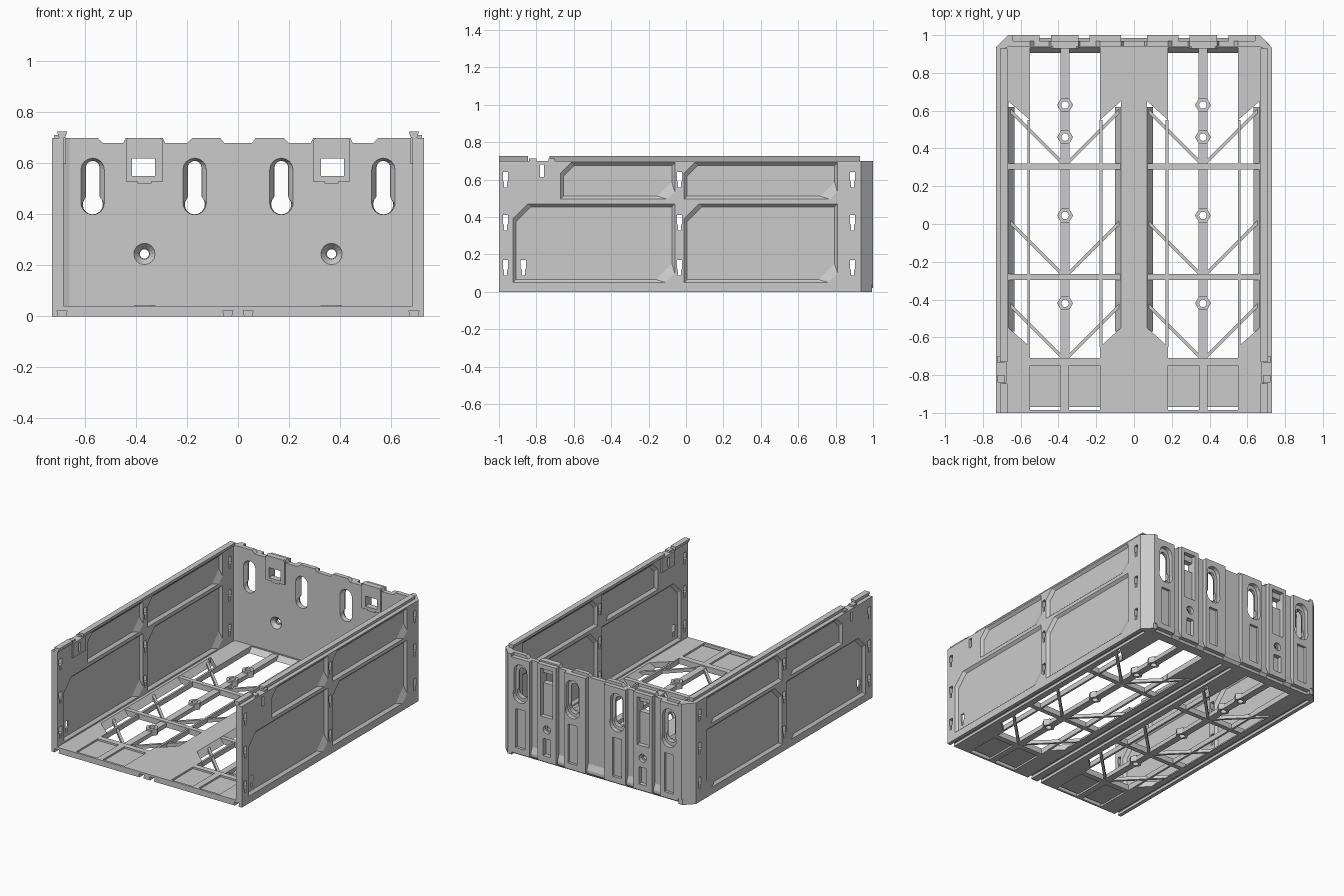
import bpy, bmesh, math

if "Cube" in bpy.data.objects:
    bpy.data.objects.remove(bpy.data.objects["Cube"])

MAP = {'x': lambda u, v, w: (w, u, v),
       'y': lambda u, v, w: (u, w, v),
       'z': lambda u, v, w: (u, v, w)}


def add_object(name, bm, mirror):
    bmesh.ops.recalc_face_normals(bm, faces=bm.faces[:])
    me = bpy.data.meshes.new(name)
    bm.to_mesh(me)
    bm.free()
    ob = bpy.data.objects.new(name, me)
    bpy.context.collection.objects.link(ob)
    if mirror:
        m = ob.modifiers.new("Mirror", 'MIRROR')
        m.use_mirror_merge = False
    return ob


def plate(name, axis, lo, hi, outline, holes=(), mirror=True):
    """Flat outline with holes, extruded from lo to hi along an axis."""
    bm = bmesh.new()
    for loop in [outline, *holes]:
        vs = [bm.verts.new((u, v, 0)) for u, v in loop]
        for i in range(len(vs)):
            bm.edges.new((vs[i - 1], vs[i]))
    bmesh.ops.triangle_fill(bm, edges=bm.edges[:], use_beauty=True, normal=(0, 0, 1))
    ext = bmesh.ops.extrude_face_region(bm, geom=bm.faces[:])
    top = {g for g in ext['geom'] if isinstance(g, bmesh.types.BMVert)}
    for v in bm.verts:
        v.co = MAP[axis](v.co.x, v.co.y, hi if v in top else lo)
    return add_object(name, bm, mirror)


def loft(name, axis, a, wa, b, wb):
    """Sloped rim joining two loops with equal point counts."""
    bm = bmesh.new()
    A = [bm.verts.new(MAP[axis](u, v, wa)) for u, v in a]
    B = [bm.verts.new(MAP[axis](u, v, wb)) for u, v in b]
    for i in range(len(A)):
        bm.faces.new((A[i - 1], A[i], B[i], B[i - 1]))
    return add_object(name, bm, True)


def rect(u0, u1, v0, v1):
    return [(u0, v0), (u1, v0), (u1, v1), (u0, v1)]


def circle(u, v, r, n=16):
    return [(u + r * math.cos(2 * math.pi * i / n), v + r * math.sin(2 * math.pi * i / n))
            for i in range(n)]


def keyhole(u, zt, rt, zb, rb):
    """Round-ended slot with a larger round bottom."""
    a = math.acos(min(1, rt / rb))
    top = [(u + rt * math.cos(math.pi * i / 8), zt + rt * math.sin(math.pi * i / 8)) for i in range(9)]
    bot = []
    for i in range(13):
        t = math.pi - a + (math.pi + 2 * a) * i / 12
        bot.append((u + rb * math.cos(t), zb + rb * math.sin(t)))
    return top + bot


def slot(y, z):
    return [(y - .014, z + .04), (y + .014, z + .04), (y + .014, z - .005), (y + .008, z - .012),
            (y + .008, z - .042), (y - .008, z - .042), (y - .008, z - .012), (y - .014, z - .005)]


def cut_panel(y0, y1, z0, z1, c, d):
    return [(y0, z0), (y1 - d, z0), (y1, z0 + d), (y1, z1), (y0 + c, z1), (y0, z1 - c)]


# Floor with one large opening and two shallow pockets per half
def flip(loop):
    return [(-u, v) for u, v in loop]

opening = [(.18, .935), (.55, .935), (.55, .55), (.665, .65), (.665, -.55), (.55, -.65), (.55, -.71),
           (.18, -.71), (.18, -.65), (.07, -.55), (.07, .65), (.18, .55)]
pockets = [rect(.18, .345, -.985, -.75), rect(.39, .55, -.985, -.75)]
half = [opening] + pockets
floor = plate("floor", 'z', 0, .04,
              [(-.73, -1), (.73, -1), (.73, .93), (.69, .97), (-.69, .97), (-.73, .93)],
              half + [flip(h) for h in half], mirror=False)

# Dovetail grooves under the floor
for x in (-.69, -.04, .04, .69):
    cutter = plate("groove_cutter", 'y', -1.1, .92,
                   [(x - .012, -.01), (x + .012, -.01), (x + .02, .024), (x - .02, .024)], mirror=False)
    cutter.hide_render = True
    mod = floor.modifiers.new("Groove", 'BOOLEAN')
    mod.operation, mod.solver, mod.object = 'DIFFERENCE', 'EXACT', cutter
    bpy.context.view_layer.objects.active = floor
    bpy.ops.object.modifier_apply(modifier=mod.name)
    bpy.data.objects.remove(cutter)

# Thin pocket floors
for x0, x1 in ((.18, .345), (.39, .55)):
    plate("pocket_floor", 'z', .012, .028, rect(x0, x1, -.97, -.75))

# Floor lattice: centre bar with hex bosses, cross bars, ribs, diagonals
bx = .365
boss_y = (.63, .46, .045, -.42)
plate("centre_bar", 'z', .001, .03, rect(bx - .024, bx + .024, -.71, .94),
      [circle(bx, y, .021, 12) for y in boss_y])
for y in boss_y:
    plate("hex_boss", 'z', 0, .042, circle(bx, y, .042, 6), [circle(bx, y, .02, 12)])
for y in (.305, -.28):
    plate("cross_bar", 'z', 0, .038, rect(.07, .665, y - .016, y + .016))
for x in (.175, .557):
    plate("long_rib", 'z', .002, .036, rect(x - .007, x + .007, -.65, .55))
for ytop in (.6, .01, -.43):
    for s in (-1, 1):
        xa, xb = bx + s * .29, bx + s * .015
        plate("diagonal_rib", 'z', .003, .026,
              [(xa, ytop - .012), (xa, ytop + .012), (xb, ytop - .263), (xb, ytop - .287)])
# Sloped edges of the floor openings
for xe, xi in ((.07, .1), (.665, .632)):
    y_cut = .03
    plate("opening_slope", 'y', -.57, .62, [(xe, .0), (xi, .0), (xe, .04)])
plate("rear_slope", 'x', .18, .55, [(.905, 0), (.94, 0), (.94, .04)])

# Side walls: frame, recessed panels, bevelled rims
panels = [(-.925, -.06, .05, .47, .08, .05), (-.01, .81, .05, .47, .08, .05),
          (-.67, -.06, .495, .69, .055, .04), (-.01, .81, .495, .69, .055, .04)]
slots = [slot(y, z) for y in (-.965, -.035, .89) for z in (.6, .37, .13)]
slots.append(rect(-.781, -.76, .615, .68))
plate("side_frame", 'x', .685, .73, rect(-1, .93, .04, .7),
      [cut_panel(*p) for p in panels] + slots)
for k, (y0, y1, z0, z1, c, d) in enumerate(panels):
    b = .016
    outer = cut_panel(y0, y1, z0, z1, c, d)
    inner = cut_panel(y0 + b, y1 - b, z0 + b, z1 - b, c, d + .035)
    loft("outer_rim", 'x', outer, .73, inner, .713)
    loft("inner_rim", 'x', outer, .685, inner, .702)
    plate("side_panel", 'x', .702, .713, inner, [slot(-.87, .13)] if k == 0 else [])

# Dovetail rails and small latch on the side walls
for y0, y1 in ((-1, -.845), (-.73, .93)):
    plate("top_rail", 'y', y0, y1, [(.678, .7), (.702, .7), (.71, .725), (.67, .725)])
plate("latch_tab", 'x', .675, .686, rect(-.84, -.70, .6, .7), [rect(-.781, -.76, .615, .68)])
for y0, y1 in ((-.84, -.8), (-.735, -.7)):
    plate("latch_block", 'x', .685, .722, rect(y0, y1, .69, .712))

# Back wall plate with holes
top_edge = [(.69, .7), (.55, .7), (.53, .68), (.45, .68), (.44, .7), (.295, .7), (.285, .68),
            (.2, .68), (.18, .7), (.07, .7), (.055, .68)]
window = rect(.325, .415, .55, .62)
key_x = (.17, .57)
wide = {x: keyhole(x, .575, .046, .445, .046) for x in key_x}
tight = {x: keyhole(x, .583, .027, .44, .04) for x in key_x}
half = [wide[x] for x in key_x] + [window, circle(.367, .245, .042)]
plate("back_wall", 'y', .94, .97,
      [(-.69, .04), (.69, .04)] + top_edge + flip(top_edge)[::-1],
      half + [flip(h) for h in half], mirror=False)
for x in key_x:
    loft("keyhole_countersink", 'y', wide[x], .94, tight[x], .968)
    plate("keyhole_plate", 'y', .966, .974,
          keyhole(x, .575, .05, .445, .05), [tight[x]])
loft("screw_countersink", 'y', circle(.367, .245, .042), .94, circle(.367, .245, .018), .97)
plate("screw_seat", 'y', .966, .975, circle(.367, .245, .045), [circle(.367, .245, .018)])
plate("window_frame", 'y', .93, .941, [(.295, .53), (.44, .53), (.44, .69), (.43, .7), (.305, .7), (.295, .69)],
      [window])
plate("window_lip", 'y', .932, .941, rect(.34, .395, .522, .53))

# Raised pads on the outside of the back wall
for x, x0, x1 in ((.17, .07, .235), (.57, .5, .64)):
    plate("keyhole_pad", 'y', .97, 1, [(x0, .02), (x1, .02), (x1, .68), (x0, .68)],
          [keyhole(x, .59, .05, .43, .055), rect(x - .035, x + .035, .06, .33)])
    plate("pad_recess", 'y', .969, .982, rect(x - .04, x + .04, .05, .34))
plate("latch_pad", 'y', .97, 1, [(.295, .02), (.44, .02), (.44, .69), (.295, .69)],
      [rect(.325, .415, .33, .66), circle(.367, .245, .028), rect(.34, .395, .06, .18)])
for x0, x1 in ((-.07, .07), (.235, .295), (.44, .5)):
    plate("foot_slope", 'x', x0, x1, [(.97, 0), (.985, .02), (.985, .04), (.97, .08)], mirror=x0 > 0)

# Chamfered rear corners
plate("rear_corner", 'z', 0.04, .7, [(.73, .93), (.73, .935), (.665, 1), (.64, 1), (.64, .97), (.66, .94), (.685, .93)])
plate("rear_corner_foot", 'z', 0, .04, [(.73, .93), (.73, .935), (.67, .995), (.64, .995), (.64, .97), (.69, .97)])
